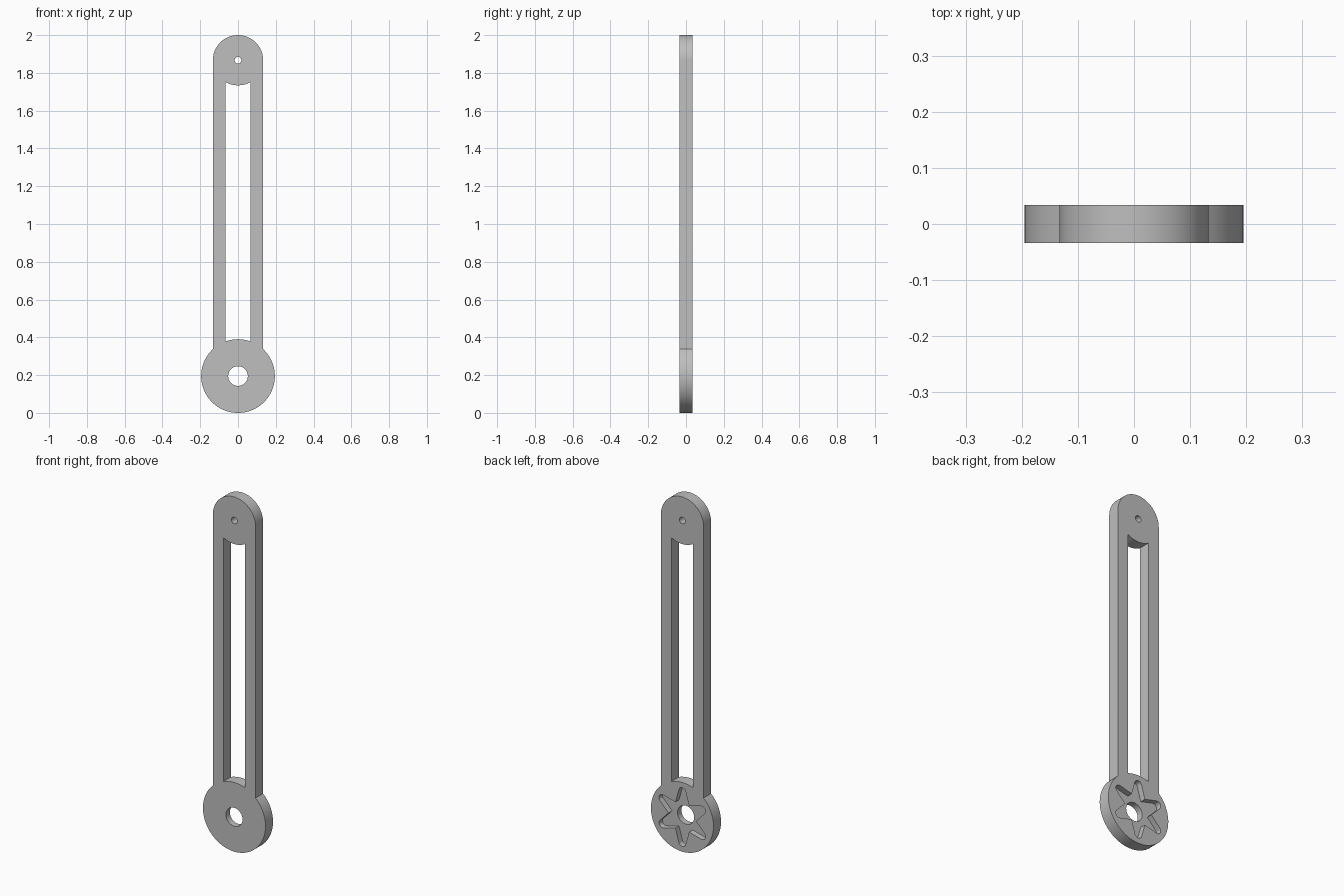
import bpy, bmesh
from math import sin, cos, asin, acos, pi, radians
from mathutils import Vector

if "Cube" in bpy.data.objects:
    bpy.data.objects.remove(bpy.data.objects["Cube"], do_unlink=True)

HUB_Z, HUB_R = 0.195, 0.195      # large round hub at the bottom
TIP_Z, TIP_R = 1.867, 0.133      # rounded end at the top
SLOT_X = 0.066                   # half width of the long slot
HALF = 0.0335                    # half thickness
RECESS = 0.032                   # depth of the star pocket

grey = bpy.data.materials.new("plain grey")
grey.use_nodes = True
color = (0.52, 0.52, 0.52, 1)
grey.diffuse_color = color
grey.node_tree.nodes["Principled BSDF"].inputs["Base Color"].default_value = color


def arc(cz, r, a0, a1, n, cx=0):
    """Points on an arc in the XZ plane."""
    return [(cx + r * cos(a0 + (a1 - a0) * i / n), cz + r * sin(a0 + (a1 - a0) * i / n))
            for i in range(n + 1)]


def circle(cz, r, n):
    return arc(cz, r, 0, 2 * pi, n)[:-1]


def prism(name, loops, y0, y1):
    """Fill outlines (first outer, then holes) and extrude them along y."""
    bm = bmesh.new()
    for loop in loops:
        vs = [bm.verts.new((x, y0, z)) for x, z in loop]
        for i, v in enumerate(vs):
            bm.edges.new((v, vs[(i + 1) % len(vs)]))
    bmesh.ops.triangle_fill(bm, use_beauty=True, use_dissolve=False,
                            edges=bm.edges[:], normal=Vector((0, -1, 0)))
    top = bmesh.ops.extrude_face_region(bm, geom=bm.faces[:])["geom"]
    verts = [g for g in top if isinstance(g, bmesh.types.BMVert)]
    bmesh.ops.translate(bm, verts=verts, vec=(0, y1 - y0, 0))
    bmesh.ops.recalc_face_normals(bm, faces=bm.faces[:])
    mesh = bpy.data.meshes.new(name)
    bm.to_mesh(mesh)
    bm.free()
    mesh.materials.append(grey)
    obj = bpy.data.objects.new(name, mesh)
    bpy.context.collection.objects.link(obj)
    return obj


# Outer silhouette: hub circle, straight sides, rounded top
join = acos(TIP_R / HUB_R)
outer = arc(HUB_Z, HUB_R, pi - join, 2 * pi + join, 80) + arc(TIP_Z, TIP_R, 0, pi, 40)

# Long slot, its ends following the hub and the tip circles
low, high = acos(SLOT_X / HUB_R), asin(SLOT_X / TIP_R)
slot = (arc(HUB_Z, HUB_R, pi - low, low, 14)
        + arc(TIP_Z, TIP_R, -pi / 2 + high, -pi / 2 - high, 14))

arm = prism("lever_arm", [outer, slot, circle(HUB_Z, 0.052, 40), circle(TIP_Z, 0.018, 24)],
            -HALF, HALF)

# Six-pointed pocket with rounded tapering points, sunk into the back
star = []
for k in range(6):
    turn = radians(90 + 60 * k)
    valley = turn - radians(30)
    star.append((0.085 * cos(valley), HUB_Z + 0.085 * sin(valley)))
    star += arc(HUB_Z + 0.143 * sin(turn), 0.022, turn - 1.3, turn + 1.3, 10,
                0.143 * cos(turn))
cutter = prism("star_cutter", [star], HALF - RECESS, HALF + 0.05)
cutter.hide_render = True

cut = arm.modifiers.new("star pocket", "BOOLEAN")
cut.operation = "DIFFERENCE"
cut.solver = "EXACT"
cut.object = cutter
bpy.ops.object.select_all(action="DESELECT")
bpy.context.view_layer.objects.active = arm
arm.select_set(True)
bpy.ops.object.modifier_apply(modifier=cut.name)
bpy.data.objects.remove(cutter, do_unlink=True)
bpy.ops.object.shade_smooth_by_angle(angle=radians(30))
